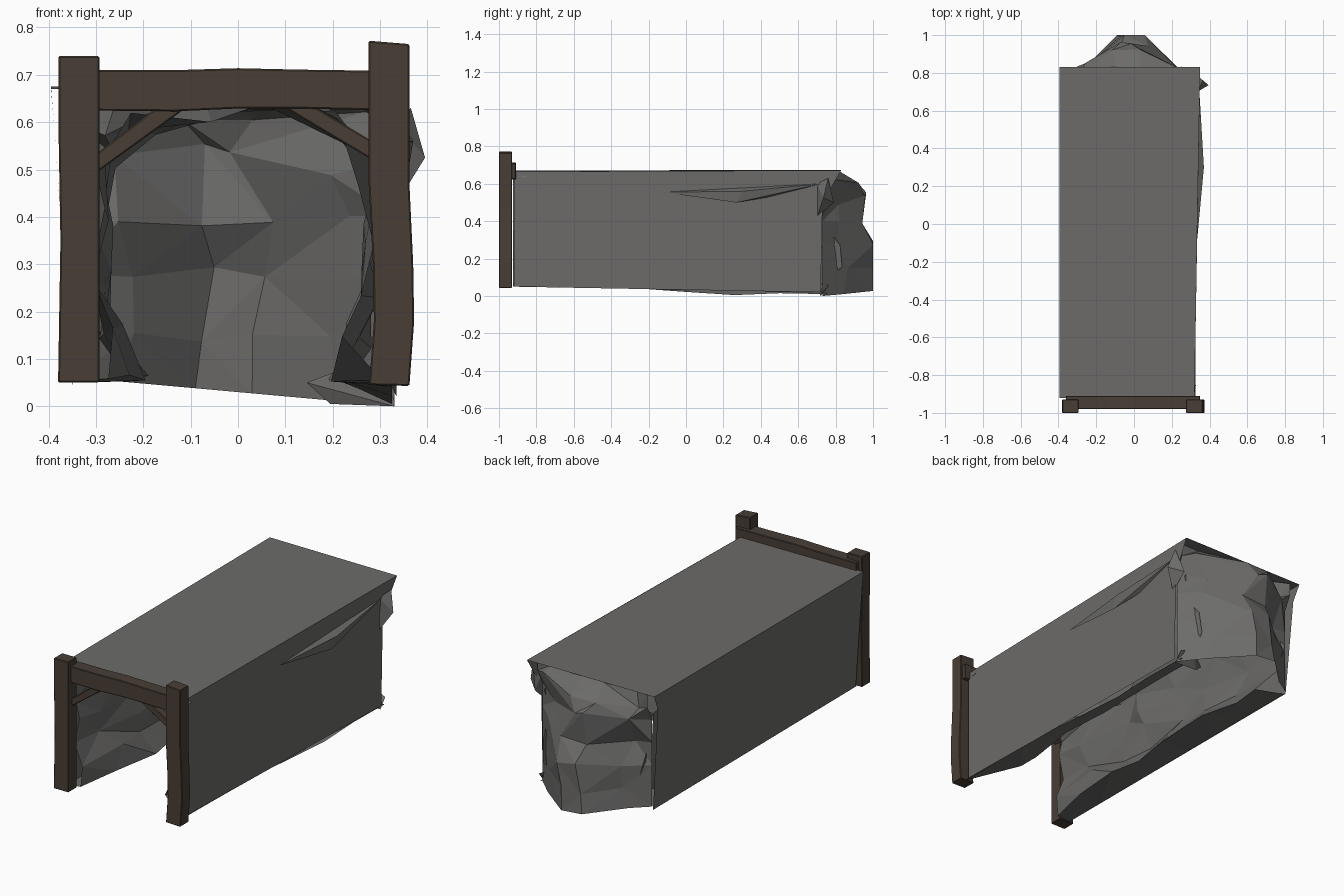
import bpy, bmesh, random

if "Cube" in bpy.data.objects:
    bpy.data.objects.remove(bpy.data.objects["Cube"])

random.seed(11)
wood = bpy.data.materials.new("dark_wood")
wood.diffuse_color = (0.065, 0.048, 0.036, 1)
wood.use_nodes = True
wood.node_tree.nodes["Principled BSDF"].inputs["Base Color"].default_value = wood.diffuse_color
rock = bpy.data.materials.new("rock_grey")
rock.diffuse_color = (0.15, 0.148, 0.144, 1)
rock.use_nodes = True
rock.node_tree.nodes["Principled BSDF"].inputs["Base Color"].default_value = rock.diffuse_color


def make(name, verts, faces, mat, fix=False):
    me = bpy.data.meshes.new(name)
    me.from_pydata([tuple(v) for v in verts], [], faces)
    ob = bpy.data.objects.new(name, me)
    bpy.context.collection.objects.link(ob)
    me.materials.append(mat)
    if fix:
        bm = bmesh.new()
        bm.from_mesh(me)
        bmesh.ops.recalc_face_normals(bm, faces=bm.faces)
        bm.to_mesh(me)
        bm.free()
    return ob


def rock_grid(name, rows, flip=False):
    """Triangulated sheet through rows of points, diagonals mixed."""
    n = len(rows[0])
    faces = []
    for i in range(len(rows) - 1):
        for j in range(n - 1):
            a, b = i * n + j, i * n + j + 1
            c, d = b + n, a + n
            tris = [(a, b, c), (a, c, d)] if random.random() < 0.5 else [(a, b, d), (b, c, d)]
            faces += [t[::-1] if flip else t for t in tris]
    return make(name, [p for r in rows for p in r], faces, rock)


def timber(name, sections, y0, y1, bevel=0.003):
    """Bent plank: sections are ((x, z), (x, z)) edge pairs along its length."""
    verts, faces = [], []
    for a, b in sections:
        verts += [(a[0], y0, a[1]), (b[0], y0, b[1]), (b[0], y1, b[1]), (a[0], y1, a[1])]
    for i in range(len(sections) - 1):
        for k in range(4):
            l = (k + 1) % 4
            faces.append((i * 4 + k, i * 4 + l, i * 4 + 4 + l, i * 4 + 4 + k))
    m = len(verts)
    faces += [(0, 1, 2, 3), (m - 1, m - 2, m - 3, m - 4)]
    ob = make(name, verts, faces, wood, True)
    mod = ob.modifiers.new("worn_edges", "BEVEL")
    mod.width, mod.segments, mod.limit_method = bevel, 1, "ANGLE"
    return ob


def jit(s):
    return random.uniform(-s, s)


# Flat outer shell: roof and two sides
make("roof_panel", [(-.395, -.92, .67), (.32, -.92, .665), (.335, 0, .667), (.35, .83, .672),
                    (-.395, .83, .675)], [(0, 1, 2, 3, 4)], rock)
make("left_panel", [(-.395, -.92, .67), (-.395, .83, .675), (-.388, .79, .59), (-.35, .775, .045),
                    (-.35, -.92, .05), (-.388, -.92, .59)], [(0, 1, 2, 5), (5, 2, 3, 4)], rock)
make("right_panel", [(.32, -.92, .05), (.335, .72, .02), (.337, .73, .5), (.35, .83, .672),
                     (.32, -.92, .665)], [(0, 1, 2, 3, 4)], rock)

# Faceted tunnel lining with rough footings: arch profile swept along y
arch = [(-.35, .05), (-.215, .058), (-.265, .16), (-.29, .28), (-.29, .40), (-.275, .51), (-.20, .60),
        (-.07, .63), (.08, .63), (.20, .60), (.275, .50), (.285, .37), (.28, .25), (.25, .15),
        (.22, .05), (.325, .04)]
ys = [-.925, -.69, -.48, -.25, 0, .26, .5, .76]
floor_z = [.05, .047, .043, .04, .022, .005, .015, .01]
last = len(arch) - 1
rings = []
for i, y in enumerate(ys):
    ring = []
    for j, (x, z) in enumerate(arch):
        edge = j in (0, last)
        lip = j in (1, last - 1)
        s = 0 if edge else .032
        if j == last:
            z = floor_z[i]
        if lip and i == 0:
            x *= 1.4
        yy = y if i == 0 or edge else y + jit(.08)
        ring.append((x + jit(s), yy, min(.66, z + jit(.008 if lip else s))))
    rings.append(ring)
rock_grid("tunnel_lining", rings)

# Bulging rock face that closes the far end
plan = [(-.345, .775), (-.25, .84), (-.09, 1), (.03, 1), (.22, .84), (.33, .73)]
levels = [(0, 1), (.13, .99), (.28, .98), (.40, .74), (.52, .80), (.60, .60), (.668, .3)]
face = []
for k, (z, f) in enumerate(levels):
    row = []
    for j, (x, y) in enumerate(plan):
        inner = 0 < j < 5 and 0 < k < 6
        zz = max(z, .03 - .09 * x) if k == 0 else z
        if j in (0, 5):
            row.append((x, y + (.04 if k > 4 else 0), zz))
        else:
            s = .05 if inner else 0
            row.append((x + jit(s), min(1, .74 + (y - .74) * f + jit(s * .6)), zz + jit(s * .7)))
    face.append(row)
rock_grid("end_rock", face, True)

# Rock shards breaking through the right side
shards = {
    "side_wedge": [(.33, -.13, .555), (.37, .30, .56), (.36, .27, .50), (.345, .72, .60), (.33, .45, .53)],
    "side_knob": [(.33, .70, .42), (.395, .735, .525), (.365, .76, .63), (.335, .70, .60), (.33, .79, .50)],
    "floor_rock": [(.145, .70, .05), (.195, .72, .005), (.33, .72, 0), (.33, .76, .05), (.25, .76, .09)],
    "front_chip": [(.27, -.93, .66), (.315, -.93, .635), (.328, -.85, .635), (.31, -.88, .66)],
}
for name, pts in shards.items():
    ob = make(name, [], [], rock)
    bm = bmesh.new()
    for p in pts:
        bm.verts.new(p)
    bmesh.ops.convex_hull(bm, input=bm.verts[:])
    bm.to_mesh(ob.data)
    bm.free()

# Timber portal: posts, gently arched lintel and braces
timber("left_post", [((-.38, .05), (-.293, .05)), ((-.375, .35), (-.293, .33)),
                     ((-.379, .58), (-.293, .58)), ((-.379, .74), (-.293, .74))], -1, -.93)
timber("right_post", [((.277, .045), (.362, .043)), ((.287, .18), (.372, .18)),
                      ((.285, .30), (.370, .30)), ((.276, .47), (.362, .47)),
                      ((.276, .772), (.362, .765))], -1, -.93)
timber("lintel", [((-.36, .625), (-.36, .71)), ((-.13, .623), (-.13, .71)),
                  ((0, .629), (0, .714)), ((.13, .629), (.13, .711)),
                  ((.35, .624), (.35, .708))], -.98, -.91)
timber("left_brace", [((-.31, .485), (-.31, .525)), ((-.11, .63), (-.16, .64))], -.97, -.93, .003)
timber("right_brace", [((.30, .51), (.30, .55)), ((.10, .63), (.15, .64))], -.97, -.93, .003)
